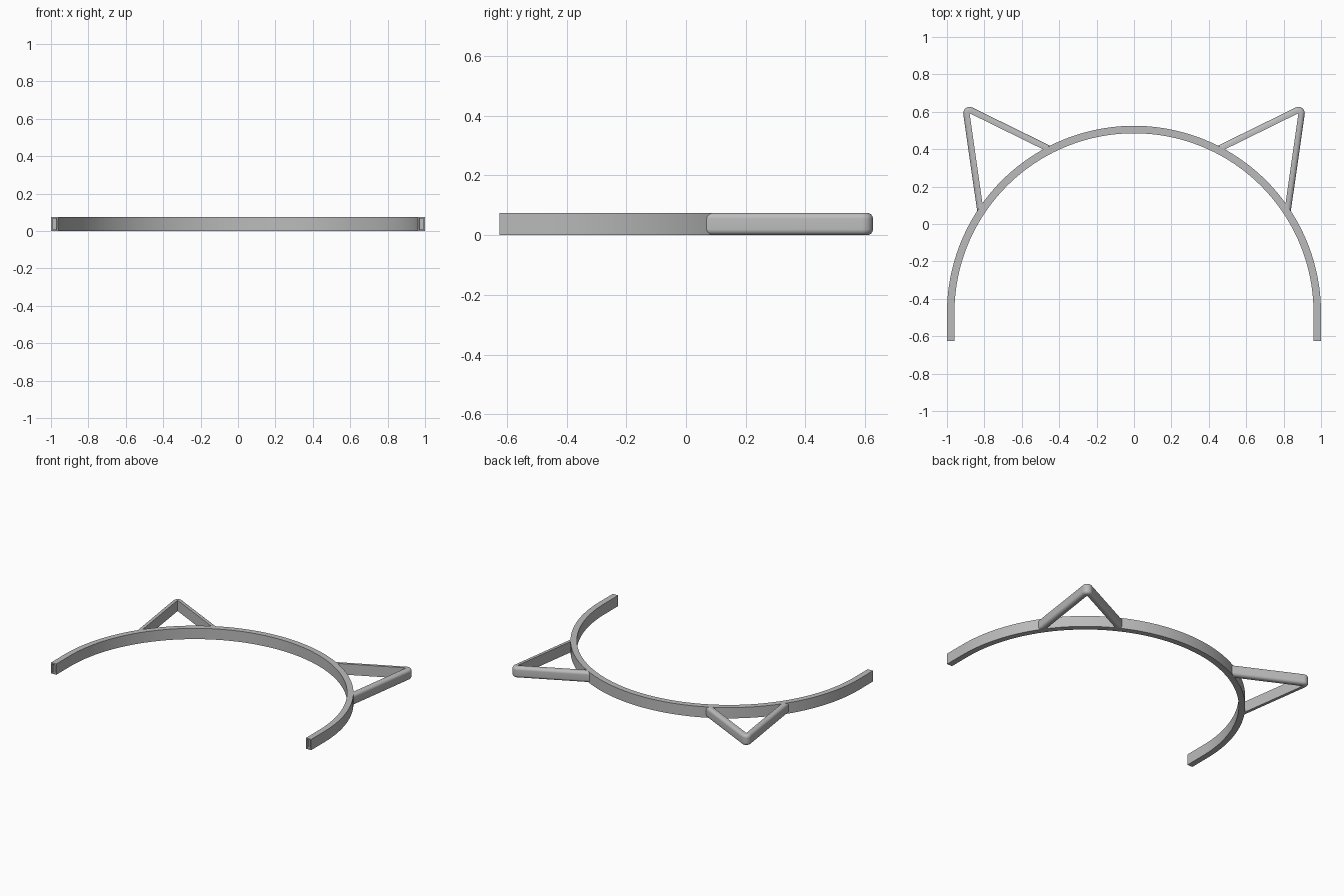
import bpy, bmesh, math
from mathutils import Vector

if "Cube" in bpy.data.objects:
    bpy.data.objects.remove(bpy.data.objects["Cube"], do_unlink=True)

HEIGHT = 0.075      # height of every strip
BAND = 0.04         # thickness of the band
EAR = 0.034         # thickness of the ear strips
ROUND = 0.02        # rounding of the outer ear edges
CENTRE_Y = -0.475   # centre of the band arc
END_Y = -0.625      # open ends of the band

grey = bpy.data.materials.new("plain grey")
grey.use_nodes = True
grey.diffuse_color = (0.5, 0.5, 0.5, 1)
grey.node_tree.nodes["Principled BSDF"].inputs["Base Color"].default_value = (0.5, 0.5, 0.5, 1)


def sweep(name, stations, profile, pocket=False):
    """Sweep a (outward, height) profile along (point, outward normal) stations."""
    bm = bmesh.new()
    rings = [[bm.verts.new((p.x + n.x * d, p.y + n.y * d, z)) for d, z in profile]
             for p, n in stations]
    count = len(profile)
    for a, b in zip(rings, rings[1:]):
        for i in range(count):
            j = (i + 1) % count
            bm.faces.new((a[i], a[j], b[j], b[i]))
    caps = [bm.faces.new(rings[0]), bm.faces.new(rings[-1])]
    if pocket:
        # small socket in each open end
        bmesh.ops.recalc_face_normals(bm, faces=bm.faces)
        bmesh.ops.inset_individual(bm, faces=caps, thickness=0.012)
        bmesh.ops.inset_individual(bm, faces=caps, thickness=0.001, depth=-0.02)
    bmesh.ops.remove_doubles(bm, verts=bm.verts, dist=1e-5)
    bmesh.ops.recalc_face_normals(bm, faces=bm.faces)
    mesh = bpy.data.meshes.new(name)
    bm.to_mesh(mesh)
    bm.free()
    mesh.materials.append(grey)
    obj = bpy.data.objects.new(name, mesh)
    bpy.context.collection.objects.link(obj)
    bpy.ops.object.select_all(action="DESELECT")
    obj.select_set(True)
    bpy.context.view_layer.objects.active = obj
    bpy.ops.object.shade_smooth_by_angle(angle=math.radians(35))
    return obj


# Band: half circle with a short straight run at each end
inner = 1 - BAND
arc = []
for i in range(97):
    a = math.pi * i / 96
    n = Vector((math.cos(a), math.sin(a)))
    arc.append((n * inner + Vector((0, CENTRE_Y)), n))
path = ([(Vector((inner, END_Y)), Vector((1, 0)))] + arc
        + [(Vector((-inner, END_Y)), Vector((-1, 0)))])
sweep("headband", path, [(0, 0), (BAND, 0), (BAND, HEIGHT), (0, HEIGHT)], pocket=True)

# Ear profile: flat inside, rounded outer edges
profile = [(0, 0)]
for z, start in ((ROUND, -90), (HEIGHT - ROUND, 0)):
    for i in range(9):
        a = math.radians(start + 90 * i / 8)
        profile.append((EAR - ROUND + ROUND * math.cos(a), z + ROUND * math.sin(a)))
profile.append((0, HEIGHT))

# Ears: two legs that meet in a rounded tip
tip = Vector((0.879, 0.592))
side_dir = Vector((0.143, 1)).normalized()
top_dir = Vector((1, 0.491)).normalized()
side_n = Vector((side_dir.y, -side_dir.x))
top_n = Vector((-top_dir.y, top_dir.x))
a0 = math.atan2(side_n.y, side_n.x)
a1 = math.atan2(top_n.y, top_n.x)
ear = [(tip - side_dir * 0.53, side_n)]
for i in range(17):
    a = a0 + (a1 - a0) * i / 16
    ear.append((tip, Vector((math.cos(a), math.sin(a)))))
ear.append((tip - top_dir * 0.475, top_n))

for name, s in (("left_ear", 1), ("right_ear", -1)):
    sweep(name, [(Vector((p.x * s, p.y)), Vector((n.x * s, n.y))) for p, n in ear], profile)
